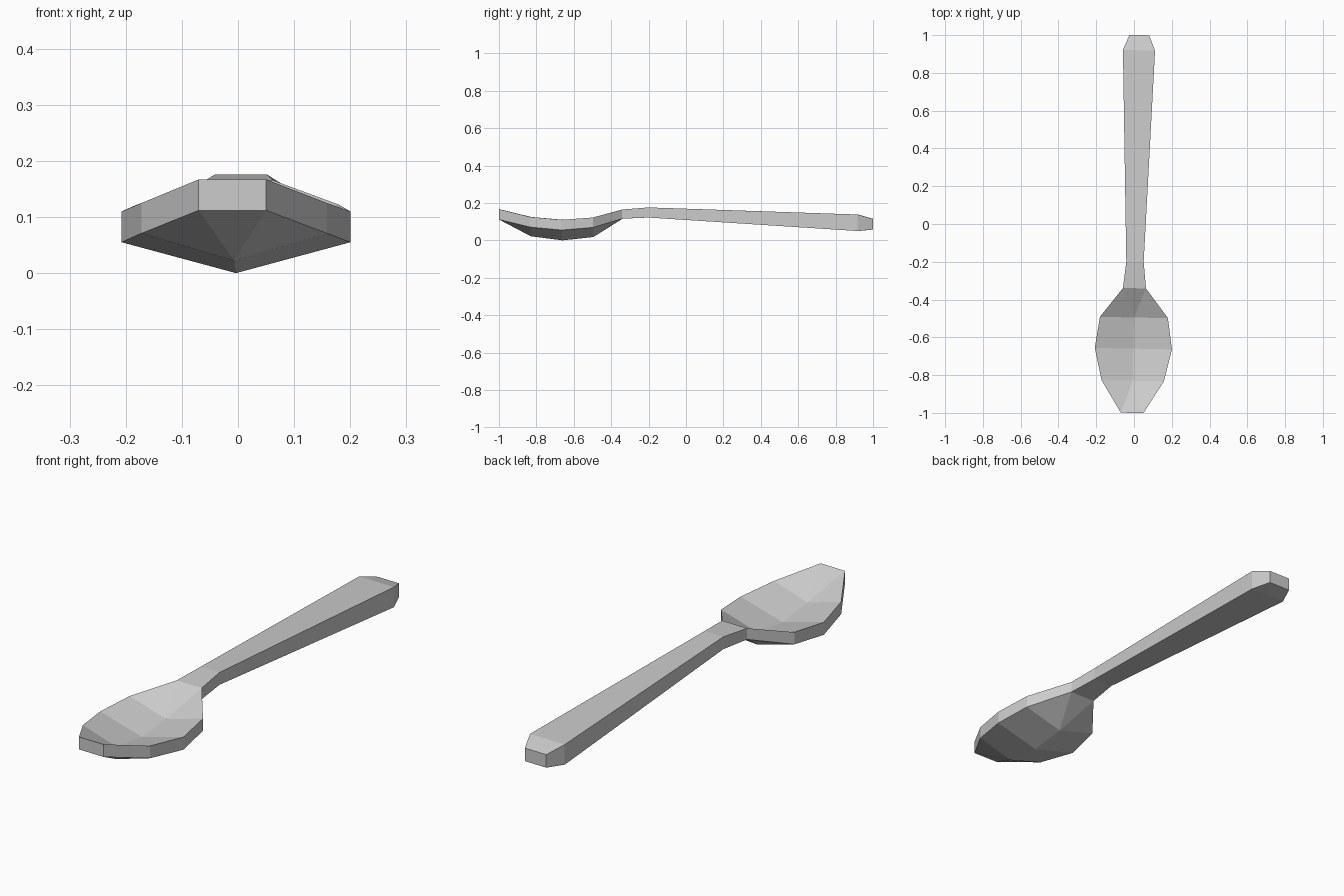
import bpy, bmesh
from mathutils import Matrix

cube = bpy.data.objects.get("Cube")
if cube:
    bpy.data.objects.remove(cube, do_unlink=True)

steel = bpy.data.materials.new("steel grey")
steel.use_nodes = True
colour = (0.6, 0.6, 0.6, 1)
steel.diffuse_color = colour
steel.node_tree.nodes["Principled BSDF"].inputs["Base Color"].default_value = colour

# Cross-sections from bowl tip to handle end:
# y, half width, edge top z, edge bottom z, drop of the centre line
sections = [
    (-1.0, 0.06, 0.167, 0.112, 0),
    (-0.83, 0.165, 0.125, 0.071, 0.049),
    (-0.66, 0.204, 0.11, 0.055, 0.055),
    (-0.495, 0.18, 0.122, 0.069, 0.051),
    (-0.34, 0.061, 0.165, 0.116, 0),
    (-0.2, 0.046, 0.176, 0.122, 0),
    (0.92, 0.085, 0.138, 0.05, 0),
    (1.0, 0.0525, 0.115, 0.058, 0),
]

bm = bmesh.new()


def make_row(y, half, z, drop):
    """Left edge, optional sunken centre, right edge."""
    points = [(-half, y, z), (half, y, z)]
    if drop:
        points.insert(1, (0, y, z - drop))
    return [bm.verts.new(p) for p in points]


tops = [make_row(y, w, zt, d) for y, w, zt, zb, d in sections]
bottoms = [make_row(y, w, zb, d) for y, w, zt, zb, d in sections]


def skin(rows):
    for a, b in zip(rows, rows[1:]):
        if len(a) == len(b):
            for i in range(len(a) - 1):
                bm.faces.new((a[i], a[i + 1], b[i + 1], b[i]))
        else:
            # Fan between a straight edge and a sunken row
            edge, bowl = (a, b) if len(a) < len(b) else (b, a)
            bm.faces.new((edge[0], edge[1], bowl[1]))
            bm.faces.new((edge[0], bowl[1], bowl[0]))
            bm.faces.new((edge[1], bowl[2], bowl[1]))


# Upper and lower skins
skin(tops)
skin(bottoms)

# Side walls and the two end caps
for side in (0, -1):
    for i in range(len(tops) - 1):
        bm.faces.new((tops[i][side], tops[i + 1][side],
                      bottoms[i + 1][side], bottoms[i][side]))
for end in (0, -1):
    bm.faces.new((tops[end][0], tops[end][1], bottoms[end][1], bottoms[end][0]))

# The spoon lies at a slight angle
bm.transform(Matrix.Translation((0.009, 0, 0)) @ Matrix.Rotation(-0.019, 4, "Z"))
bmesh.ops.recalc_face_normals(bm, faces=bm.faces[:])

mesh = bpy.data.meshes.new("spoon")
bm.to_mesh(mesh)
bm.free()
mesh.materials.append(steel)
spoon = bpy.data.objects.new("spoon", mesh)
bpy.context.collection.objects.link(spoon)
